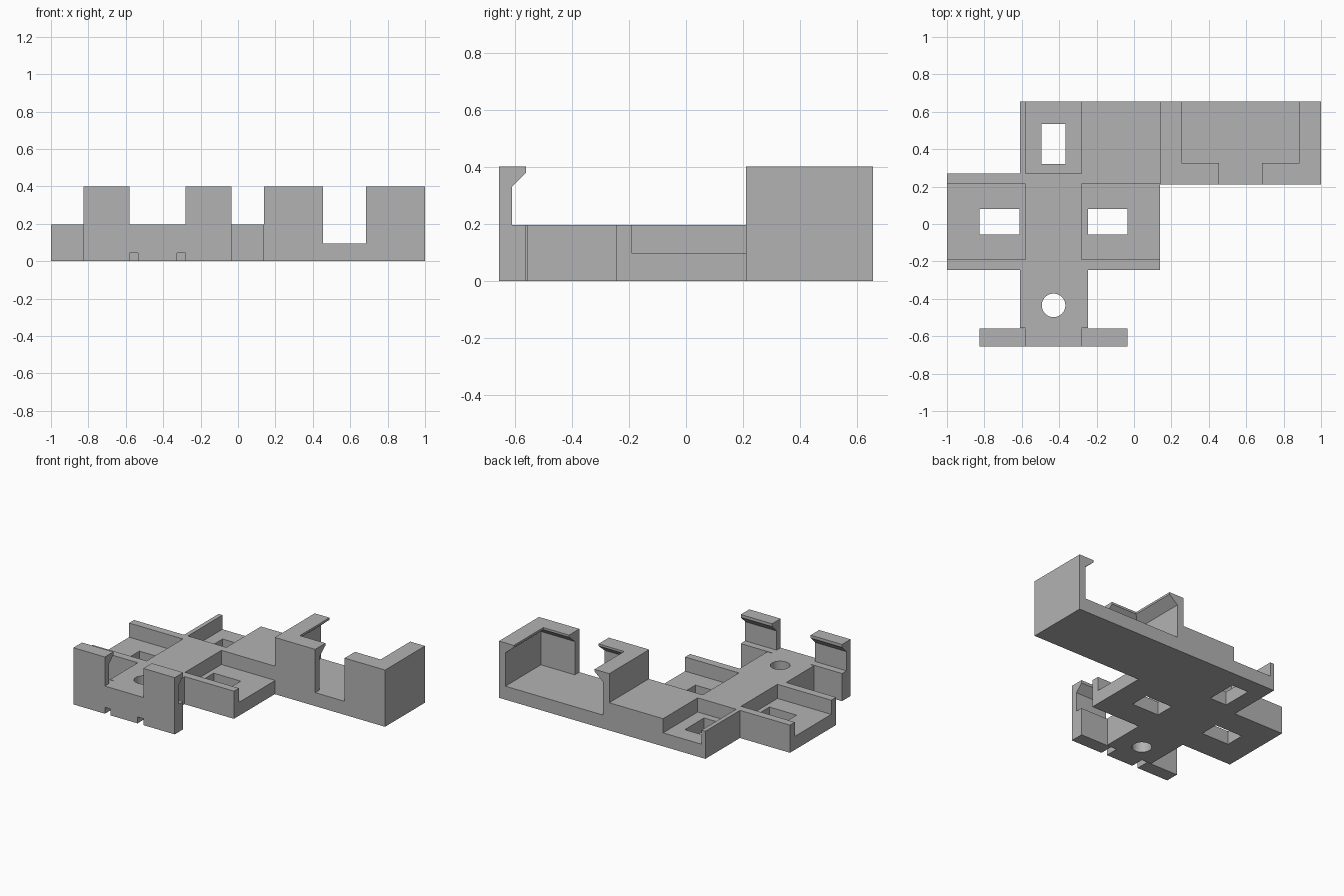
import bpy
import bmesh
from mathutils import Vector

cube = bpy.data.objects.get("Cube")
if cube:
    bpy.data.objects.remove(cube, do_unlink=True)

BACK, FRONT = 0.655, -0.655
DECK, FLOOR, TOP = 0.195, 0.095, 0.4

grey = bpy.data.materials.new("plain grey")
grey.use_nodes = True
grey.diffuse_color = (0.45, 0.45, 0.45, 1)
grey.node_tree.nodes["Principled BSDF"].inputs["Base Color"].default_value = grey.diffuse_color


def add_mesh(name, bm):
    bmesh.ops.recalc_face_normals(bm, faces=bm.faces)
    mesh = bpy.data.meshes.new(name)
    bm.to_mesh(mesh)
    bm.free()
    mesh.materials.append(grey)
    obj = bpy.data.objects.new(name, mesh)
    bpy.context.collection.objects.link(obj)
    return obj


def prism(name, points, offset):
    """Extrude a flat outline of 3D points along an offset."""
    bm = bmesh.new()
    face = bm.faces.new([bm.verts.new(p) for p in points])
    ext = bmesh.ops.extrude_face_region(bm, geom=[face])
    moved = [v for v in ext["geom"] if isinstance(v, bmesh.types.BMVert)]
    bmesh.ops.translate(bm, verts=moved, vec=Vector(offset))
    if not any(f.is_valid and set(f.verts).isdisjoint(moved) for f in bm.faces):
        bm.faces.new([v for v in bm.verts if v not in moved])
    return add_mesh(name, bm)


def box(name, x0, x1, y0, y1, z0, z1):
    outline = [(x0, y0, z0), (x1, y0, z0), (x1, y1, z0), (x0, y1, z0)]
    return prism(name, outline, (0, 0, z1 - z0))


def cut(target, cutter):
    """Subtract a cutter and throw it away."""
    cutter.hide_render = True
    mod = target.modifiers.new("cut", 'BOOLEAN')
    mod.operation = 'DIFFERENCE'
    mod.solver = 'EXACT'
    mod.object = cutter
    bpy.context.view_layer.objects.active = target
    bpy.ops.object.modifier_apply(modifier=mod.name)
    bpy.data.objects.remove(cutter, do_unlink=True)


# Cross-shaped tray body
plan = [(-0.58, FRONT), (-0.28, FRONT), (-0.28, -0.555), (-0.245, -0.555),
        (-0.245, -0.245), (0.14, -0.245), (0.14, BACK), (-0.61, BACK),
        (-0.61, 0.27), (-1, 0.27), (-1, -0.245), (-0.61, -0.245),
        (-0.61, -0.555), (-0.58, -0.555)]
body = prism("tray_body", [(x, y, 0) for x, y in plan], (0, 0, DECK))

# Open-ended recesses: right arm, left arm, back
for x0, x1, y0, y1 in [(-1.1, -0.58, -0.19, 0.215),
                       (-0.28, 0.2, -0.19, 0.215),
                       (-0.58, -0.28, 0.27, 0.8)]:
    cut(body, box("recess_cutter", x0, x1, y0, y1, FLOOR, 0.3))

# Rectangular windows through the recess floors
for x0, x1, y0, y1 in [(-0.825, -0.612, -0.055, 0.08),
                       (-0.245, -0.035, -0.055, 0.08),
                       (-0.495, -0.365, 0.32, 0.535)]:
    cut(body, box("window_cutter", x0, x1, y0, y1, -0.1, 0.3))

# Small notches under the front edge
for x0, x1 in [(-0.6, -0.535), (-0.325, -0.26)]:
    cut(body, box("notch_cutter", x0, x1, -0.7, -0.56, -0.1, 0.045))

# Round screw hole
bm = bmesh.new()
bmesh.ops.create_cone(bm, cap_ends=True, segments=48, radius1=0.063, radius2=0.063, depth=1)
bmesh.ops.translate(bm, verts=bm.verts, vec=(-0.43, -0.435, 0))
cut(body, add_mesh("hole_cutter", bm))

# Hooked front clips
profile = [(FRONT, 0), (-0.56, 0), (-0.56, DECK), (-0.61, DECK),
           (-0.61, 0.33), (-0.56, 0.38), (-0.56, TOP), (FRONT, TOP)]
for name, x0 in [("front_clip_right", -0.825), ("front_clip_left", -0.28)]:
    prism(name, [(x0, y, z) for y, z in profile], (0.245, 0, 0))

# Tall socket block with an undercut cavity open at the back
block = box("socket_block", 0.14, 1, 0.21, BACK, 0, TOP)
bm = bmesh.new()
rings = []
for inset, z in [(0.05, FLOOR), (0.05, 0.33), (0.115, 0.385), (0.115, 0.5)]:
    x0, x1, y0, y1 = 0.14 + inset, 1 - inset, 0.21 + inset, 0.8
    rings.append([bm.verts.new((x, y, z)) for x, y in [(x0, y0), (x1, y0), (x1, y1), (x0, y1)]])
for low, high in zip(rings, rings[1:]):
    for i in range(4):
        j = (i + 1) % 4
        bm.faces.new((low[i], low[j], high[j], high[i]))
bm.faces.new(rings[0])
bm.faces.new(rings[-1])
cut(block, add_mesh("cavity_cutter", bm))

# Gap through the front wall of the socket
cut(block, box("gap_cutter", 0.455, 0.685, 0.1, 0.4, FLOOR, 0.5))

# Merge coplanar faces left by the cuts
for obj in (body, block):
    bm = bmesh.new()
    bm.from_mesh(obj.data)
    bmesh.ops.remove_doubles(bm, verts=bm.verts, dist=0.0001)
    bmesh.ops.dissolve_limit(bm, angle_limit=0.01, verts=bm.verts, edges=bm.edges)
    bm.to_mesh(obj.data)
    bm.free()
